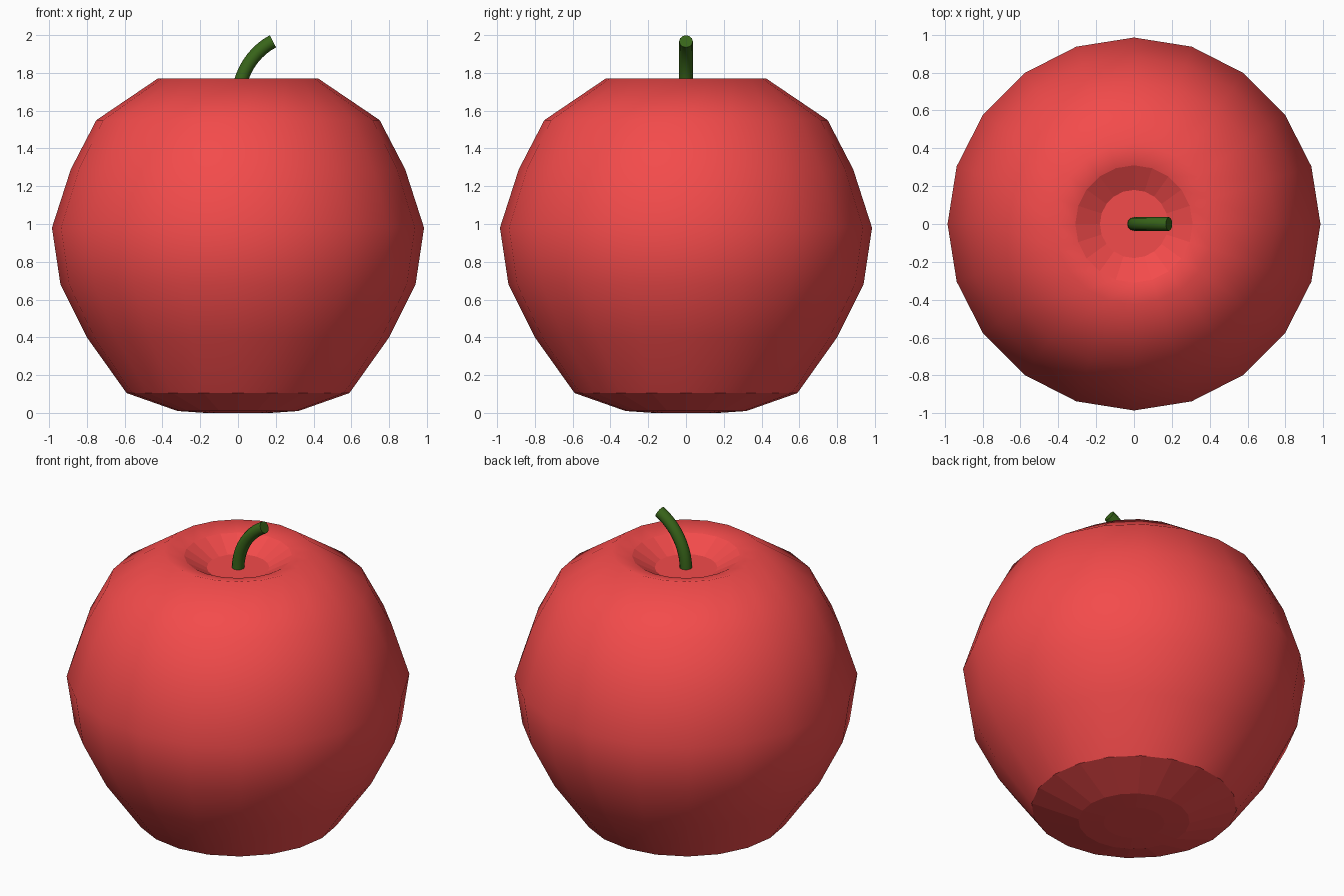
import bpy, bmesh, math

if "Cube" in bpy.data.objects:
    bpy.data.objects.remove(bpy.data.objects["Cube"])

SIDES = 20


def material(name, rgb):
    m = bpy.data.materials.new(name)
    m.diffuse_color = (*rgb, 1)
    m.use_nodes = True
    m.node_tree.nodes["Principled BSDF"].inputs["Base Color"].default_value = m.diffuse_color
    return m


# Apple body: lathed profile (radius, height) from the base up into the dimple
profile = [(0.175, 0.0), (0.32, 0.01), (0.59, 0.105), (0.80, 0.40), (0.94, 0.68),
           (0.985, 0.98), (0.885, 1.29), (0.75, 1.55), (0.425, 1.77),
           (0.31, 1.74), (0.18, 1.664)]
bm = bmesh.new()
rings = []
for r, z in profile:
    rings.append([bm.verts.new((r * math.cos(2 * math.pi * i / SIDES),
                                r * math.sin(2 * math.pi * i / SIDES), z))
                  for i in range(SIDES)])
bm.faces.new(rings[0][::-1])
bm.faces.new(rings[-1])
for k in range(len(rings) - 1):
    a, b = rings[k], rings[k + 1]
    for i in range(SIDES):
        j = (i + 1) % SIDES
        f = bm.faces.new((a[i], a[j], b[j], b[i]))
        f.smooth = 2 <= k <= 8      # base and dimple wall stay faceted
mesh = bpy.data.meshes.new("apple_body")
bm.to_mesh(mesh)
bm.free()
body = bpy.data.objects.new("apple_body", mesh)
bpy.context.collection.objects.link(body)
mesh.materials.append(material("red_skin", (0.9, 0.07, 0.07)))

# Stem: round tube along a curve leaning to the right
curve = bpy.data.curves.new("stem", 'CURVE')
curve.dimensions = '3D'
curve.bevel_depth = 0.036
curve.bevel_resolution = 4
curve.resolution_u = 10
curve.use_fill_caps = True
path = curve.splines.new('BEZIER')
path.bezier_points.add(1)
nodes = [((0, 0, 1.65), (0, 0, 1.55), (0, 0, 1.80)),
         ((0.185, 0, 1.967), (0.085, 0, 1.915), (0.28, 0, 2.02))]
for p, (co, left, right) in zip(path.bezier_points, nodes):
    p.handle_left_type = p.handle_right_type = 'FREE'
    p.co, p.handle_left, p.handle_right = co, left, right
stem = bpy.data.objects.new("stem", curve)
bpy.context.collection.objects.link(stem)
curve.materials.append(material("green_stem", (0.04, 0.13, 0.01)))
bpy.ops.object.select_all(action='DESELECT')
stem.select_set(True)
bpy.context.view_layer.objects.active = stem
bpy.ops.object.convert(target='MESH')
bpy.ops.object.shade_smooth_by_angle(angle=math.radians(40))
